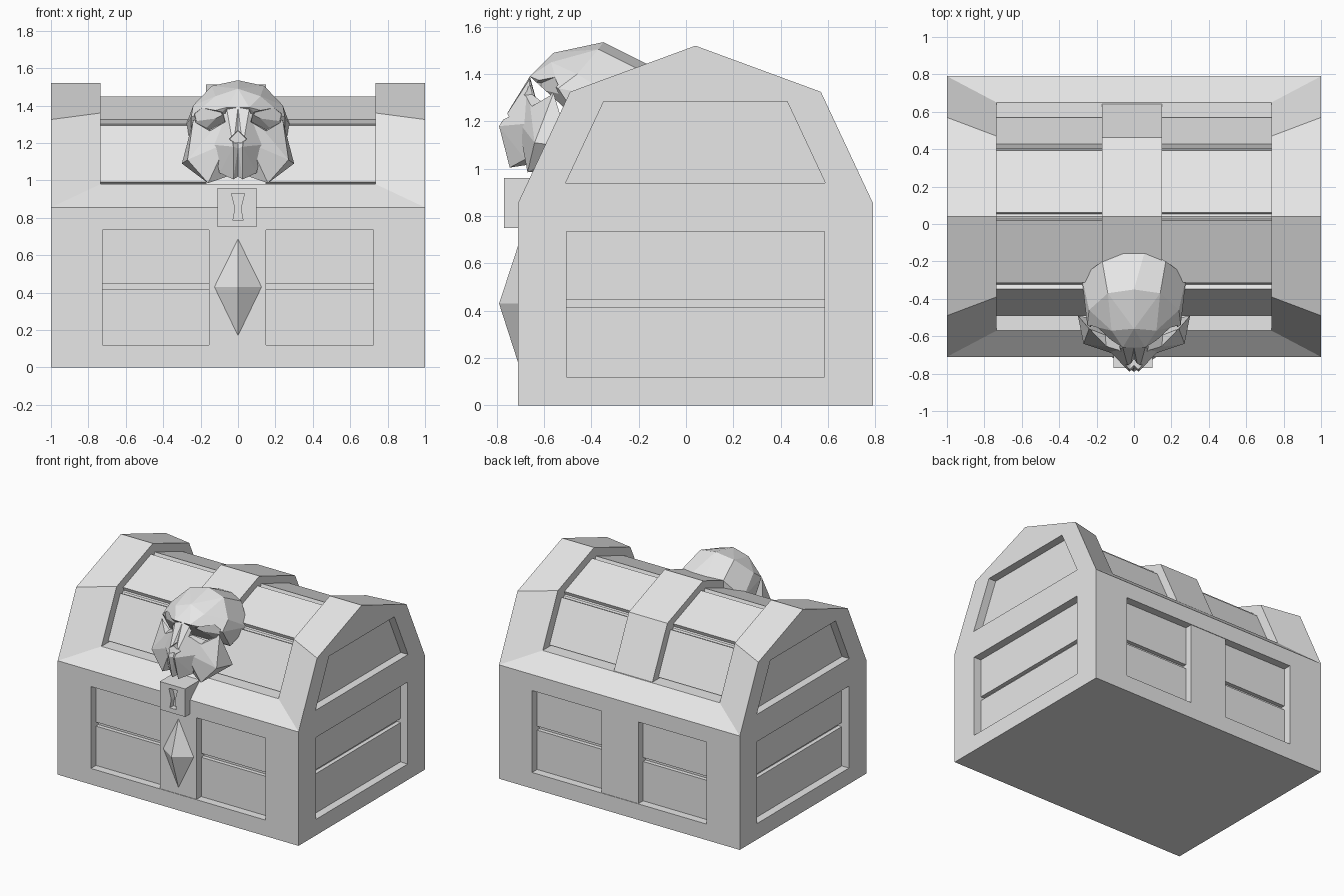
import bpy, bmesh
from mathutils import Vector

cube = bpy.data.objects.get("Cube")
if cube:
    bpy.data.objects.remove(cube)

stone = bpy.data.materials.new("plain_grey")
stone.use_nodes = True
GREY = (0.8, 0.8, 0.8, 1)
stone.diffuse_color = GREY
stone.node_tree.nodes["Principled BSDF"].inputs["Base Color"].default_value = GREY

MID = 0.04          # y of the chest's centre line
FRONT, BACK = -0.71, 0.79
RIM = 0.855         # height where lid meets base


def finish(name, bm):
    bmesh.ops.recalc_face_normals(bm, faces=bm.faces)
    mesh = bpy.data.meshes.new(name)
    bm.to_mesh(mesh)
    bm.free()
    mesh.materials.append(stone)
    obj = bpy.data.objects.new(name, mesh)
    bpy.context.collection.objects.link(obj)
    return obj


def skin(bm, a, b, closed=False):
    """Quads between two equal rows of vertices."""
    n = len(a)
    for i in range(n if closed else n - 1):
        j = (i + 1) % n
        bm.faces.new((a[i], a[j], b[j], b[i]))


def solid(bm, low, high):
    a = [bm.verts.new(p) for p in low]
    b = [bm.verts.new(p) for p in high]
    skin(bm, a, b, True)
    bm.faces.new(a)
    bm.faces.new(b)


def prism(name, profile, lo, hi):
    """Extrude a closed (y, z) profile along x."""
    bm = bmesh.new()
    solid(bm, [(lo, y, z) for y, z in profile], [(hi, y, z) for y, z in profile])
    return finish(name, bm)


def box(name, x, y, z):
    return prism(name, [(y[0], z[0]), (y[1], z[0]), (y[1], z[1]), (y[0], z[1])], *x)


def recess(bm, face, place, depth):
    """Inset a face to the outline given by place(), then sink it."""
    normal = face.normal.copy()
    bmesh.ops.inset_individual(bm, faces=[face], thickness=0.01)
    for v in face.verts:
        v.co = place(v.co)
    inner = bmesh.ops.extrude_discrete_faces(bm, faces=[face])["faces"][0]
    bmesh.ops.translate(bm, verts=inner.verts, vec=-depth * normal)


def clamp(v, lo, hi):
    return min(max(v, lo), hi)


# Base box with sunken panels on four sides
PX, PZ = 0.725, (0.12, 0.735)
PY = (MID - 0.545, MID + 0.545)


def panel_corner(co):
    side_x = abs(co.x) > 0.9 and abs(panel_normal.x) > 0.5
    return Vector((co.x if side_x else clamp(co.x, -PX, PX),
                   clamp(co.y, *PY) if side_x else co.y,
                   clamp(co.z, *PZ)))


bm = bmesh.new()
solid(bm, [(x, y, 0) for x, y in ((-1, FRONT), (1, FRONT), (1, BACK), (-1, BACK))],
      [(x, y, RIM) for x, y in ((-1, FRONT), (1, FRONT), (1, BACK), (-1, BACK))])
bmesh.ops.recalc_face_normals(bm, faces=bm.faces)
for f in [f for f in bm.faces if abs(f.normal.z) < 0.5]:
    panel_normal = f.normal.copy()
    recess(bm, f, panel_corner, 0.09)
finish("chest_base", bm)

# Base planks, two to each panel with a groove between
for row, z in (("lower", (PZ[0], 0.415)), ("upper", (0.445, PZ[1]))):
    box(f"front_{row}_plank", (-PX, PX), (FRONT + 0.06, FRONT + 0.1), z)
    box(f"back_{row}_plank", (-PX, PX), (BACK - 0.1, BACK - 0.06), z)
    box(f"right_{row}_plank", (-0.94, -0.9), PY, z)
    box(f"left_{row}_plank", (0.9, 0.94), PY, z)

# Upright straps on front and back
box("front_strap", (-0.155, 0.15), (FRONT + 0.004, FRONT + 0.1), PZ)
box("back_strap", (-0.155, 0.15), (BACK - 0.1, BACK - 0.004), PZ)

# Lid frame: raised ends, sloping rims and sunken bed


def arch(foot, knee, top):
    half = [foot, knee]
    return [(MID - w, z) for w, z in half] + [(MID, top)] + [(MID + w, z) for w, z in half[::-1]]


def shrink(profile, k):
    return [(MID + (y - MID) * k, 0.98 + (z - 0.98) * k) for y, z in profile]


outer = arch((0.75, RIM), (0.53, 1.325), 1.52)
inner = arch((0.61, 0.98), (0.43, 1.36), 1.52)
bed = shrink(inner, 0.83)
END = 0.735

bm = bmesh.new()
rows = [[bm.verts.new((x, y, z)) for y, z in prof]
        for x, prof in ((-1, outer), (-END, inner), (-END, bed),
                        (END, bed), (END, inner), (1, outer))]
for a, b in zip(rows, rows[1:]):
    skin(bm, a, b)
for i in (0, -1):
    bm.faces.new((rows[0][i], rows[1][i], rows[4][i], rows[5][i]))
    bm.faces.new((rows[1][i], rows[2][i], rows[3][i], rows[4][i]))
ends = [bm.faces.new(rows[0]), bm.faces.new(rows[5])]
bmesh.ops.recalc_face_normals(bm, faces=bm.faces)
for f in ends:
    recess(bm, f, lambda co: Vector((co.x, MID + (co.y - MID) * 0.74,
                                     0.94 if co.z < 1 else 1.285)), 0.06)
finish("lid_frame", bm)

# Lid planks, one on each slope
for i, (a, b) in enumerate(zip(bed, bed[1:])):
    a, b = Vector(a), Vector(b)
    along = (b - a).normalized()
    out = Vector((-along.y, along.x)) * 0.026
    a0 = a + along * (0.0 if i == 0 else 0.014)
    b0 = b - along * (0.0 if i == 3 else 0.014)
    prism(f"lid_plank_{i + 1}", [a0, b0, b0 + out, a0 + out], -END, END)

prism("lid_strap", shrink(inner, 0.985) + bed[::-1], -0.17, 0.15)

# Pointed diamond stud
bm = bmesh.new()
tip = bm.verts.new((0, -0.79, 0.43))
ring = [bm.verts.new((x, FRONT + 0.02, z))
        for x, z in ((0, PZ[0]), (0.15, 0.43), (0, PZ[1]), (-0.15, 0.43))]
for i in range(4):
    bm.faces.new((tip, ring[i], ring[(i + 1) % 4]))
bm.faces.new(ring)
finish("diamond_stud", bm)

lock = box("lock", (-0.11, 0.1), (-0.77, -0.56), (0.75, 0.96))

# Skull solids, listed for the left half


def hull(name, points, sides):
    bm = bmesh.new()
    for x, y, z in points:
        for s in sides:
            bm.verts.new((x * s, y, z))
    bmesh.ops.remove_doubles(bm, verts=bm.verts, dist=0.001)
    res = bmesh.ops.convex_hull(bm, input=bm.verts)
    junk = {g for g in res["geom_interior"] if isinstance(g, bmesh.types.BMVert)}
    bmesh.ops.delete(bm, geom=list(junk), context="VERTS")
    bmesh.ops.dissolve_limit(bm, angle_limit=0.05, verts=bm.verts, edges=bm.edges)
    return finish(name, bm)


cranium = [(0, -0.35, 1.535), (0.06, -0.14, 1.43), (0.14, -0.37, 1.505), (0, -0.56, 1.49),
           (0.12, -0.57, 1.45), (0.24, -0.46, 1.4), (0.28, -0.28, 1.29), (0.25, -0.54, 1.34),
           (0.17, -0.2, 1.42), (0.06, -0.66, 1.39), (0.25, -0.45, 1.2), (0.15, -0.2, 1.15)]
cheek = [(0.24, -0.56, 1.32), (0.06, -0.67, 1.36), (0.3, -0.49, 1.09), (0.27, -0.64, 1.11),
         (0.16, -0.67, 0.985), (0.15, -0.52, 1), (0.23, -0.62, 1.2), (0.06, -0.71, 1.2),
         (0.03, -0.62, 1.03)]
muzzle = [(0, -0.66, 1.39), (0.06, -0.66, 1.38), (0.045, -0.72, 1.27), (0, -0.72, 1.27),
          (0.025, -0.79, 1.18), (0, -0.77, 1.17), (0.025, -0.745, 1.005), (0, -0.72, 1.02),
          (0.13, -0.68, 1.19), (0.1, -0.68, 1.04), (0, -0.58, 1.03), (0.1, -0.58, 1.1)]
skull = [hull("skull_cranium", cranium, (1, -1))]
for side, s in (("left", 1), ("right", -1)):
    skull.append(hull(f"skull_{side}_cheek", cheek, (s,)))
    skull.append(hull(f"skull_{side}_muzzle", muzzle, (s,)))

# Cutters for eye sockets, nose and keyhole
eye = [(0.07, 1.37), (0.06, 1.31), (0.15, 1.26), (0.235, 1.305), (0.25, 1.36), (0.2, 1.4)]
nose = [(0.05, 1.22), (0.02, 1.2), (-0.02, 1.2), (-0.05, 1.22), (0, 1.27)]
keyhole = [(0.035, 0.93), (-0.035, 0.93), (-0.015, 0.85), (-0.027, 0.785),
           (0.027, 0.785), (0.015, 0.85)]


def pocket(bm, outline, floor, taper):
    c = sum((Vector(p) for p in outline), Vector((0, 0))) / len(outline)
    deep = [c + (Vector(p) - c) * taper for p in outline]
    wide = [c + (Vector(p) - c) * (2 - taper) for p in outline]
    solid(bm, [(x, floor(x), z) for x, z in deep],
          [(x, floor(x) - 0.2, z) for x, z in wide])


bm = bmesh.new()
for s in (1, -1):
    pocket(bm, [(x * s, z) for x, z in eye], lambda x: -0.66 + 0.55 * abs(x), 0.8)
pocket(bm, nose, lambda x: -0.7, 0.9)
pocket(bm, keyhole, lambda x: -0.73, 1)
cutter = finish("socket_cutter", bm)
cutter.hide_render = True
cutter.display_type = "WIRE"
for obj in skull + [lock]:
    cut = obj.modifiers.new("sockets", "BOOLEAN")
    cut.operation = "DIFFERENCE"
    cut.solver = "EXACT"
    cut.object = cutter
